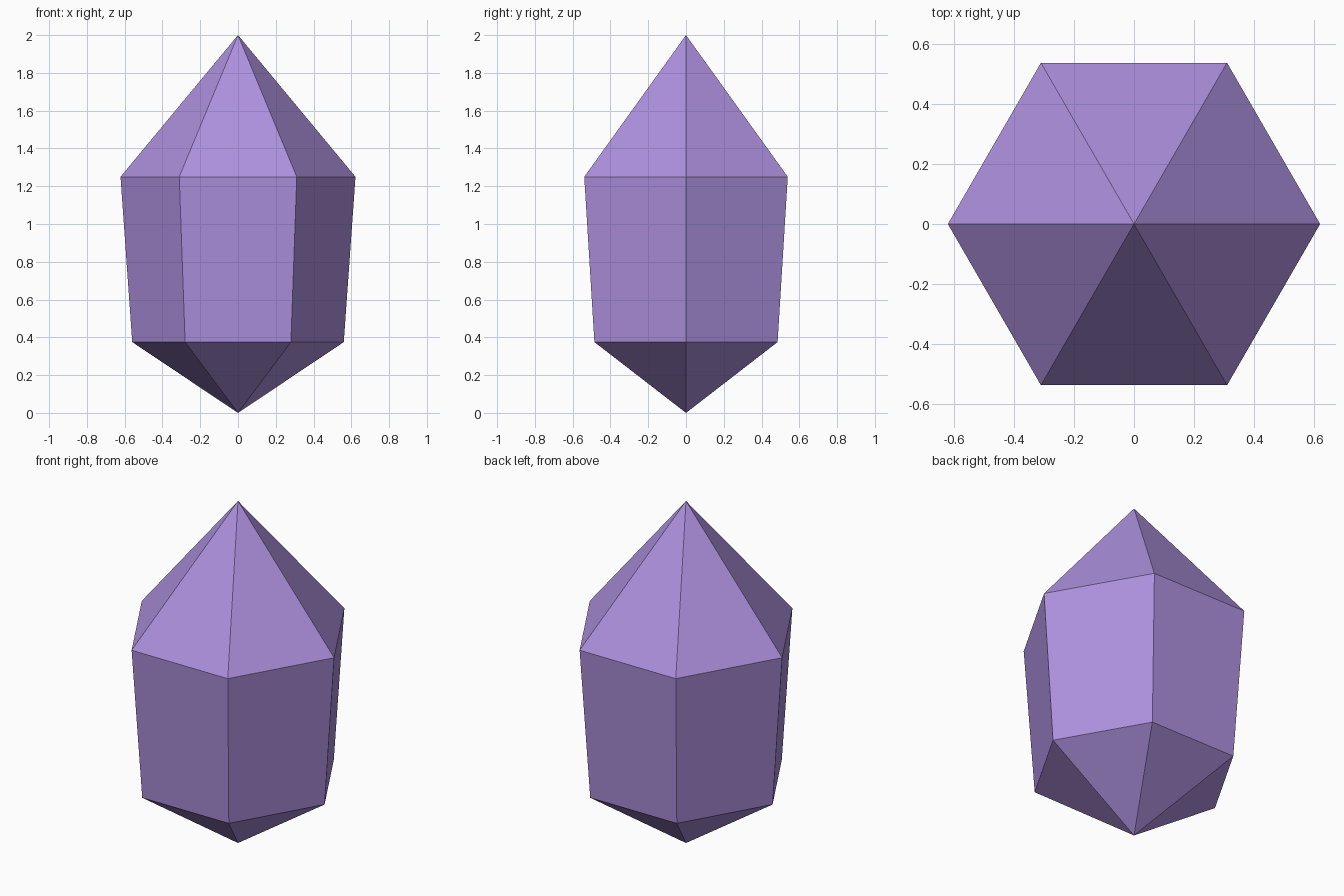
import bpy, bmesh, math

if "Cube" in bpy.data.objects:
    bpy.data.objects.remove(bpy.data.objects["Cube"])

SIDES = 6
# (radius, height) of the crystal's two hexagonal rings
RINGS = [(0.56, 0.375), (0.622, 1.25)]
TIP_LOW, TIP_HIGH = 0.0, 2.0

purple = bpy.data.materials.new("amethyst_purple")
purple.diffuse_color = (0.42, 0.28, 0.73, 1.0)
purple.use_nodes = True
purple.node_tree.nodes["Principled BSDF"].inputs["Base Color"].default_value = purple.diffuse_color

bm = bmesh.new()

# Rings, with corners pointing along x
rings = []
for r, z in RINGS:
    angles = [math.tau * i / SIDES for i in range(SIDES)]
    rings.append([bm.verts.new((r * math.cos(a), r * math.sin(a), z)) for a in angles])
low, high = rings
bottom = bm.verts.new((0, 0, TIP_LOW))
top = bm.verts.new((0, 0, TIP_HIGH))

# Lower point, tapered body and upper point
for i in range(SIDES):
    j = (i + 1) % SIDES
    bm.faces.new((bottom, low[j], low[i]))
    bm.faces.new((low[i], low[j], high[j], high[i]))
    bm.faces.new((high[i], high[j], top))
bmesh.ops.recalc_face_normals(bm, faces=bm.faces)

mesh = bpy.data.meshes.new("crystal")
bm.to_mesh(mesh)
bm.free()
mesh.materials.append(purple)
crystal = bpy.data.objects.new("crystal", mesh)
bpy.context.collection.objects.link(crystal)
